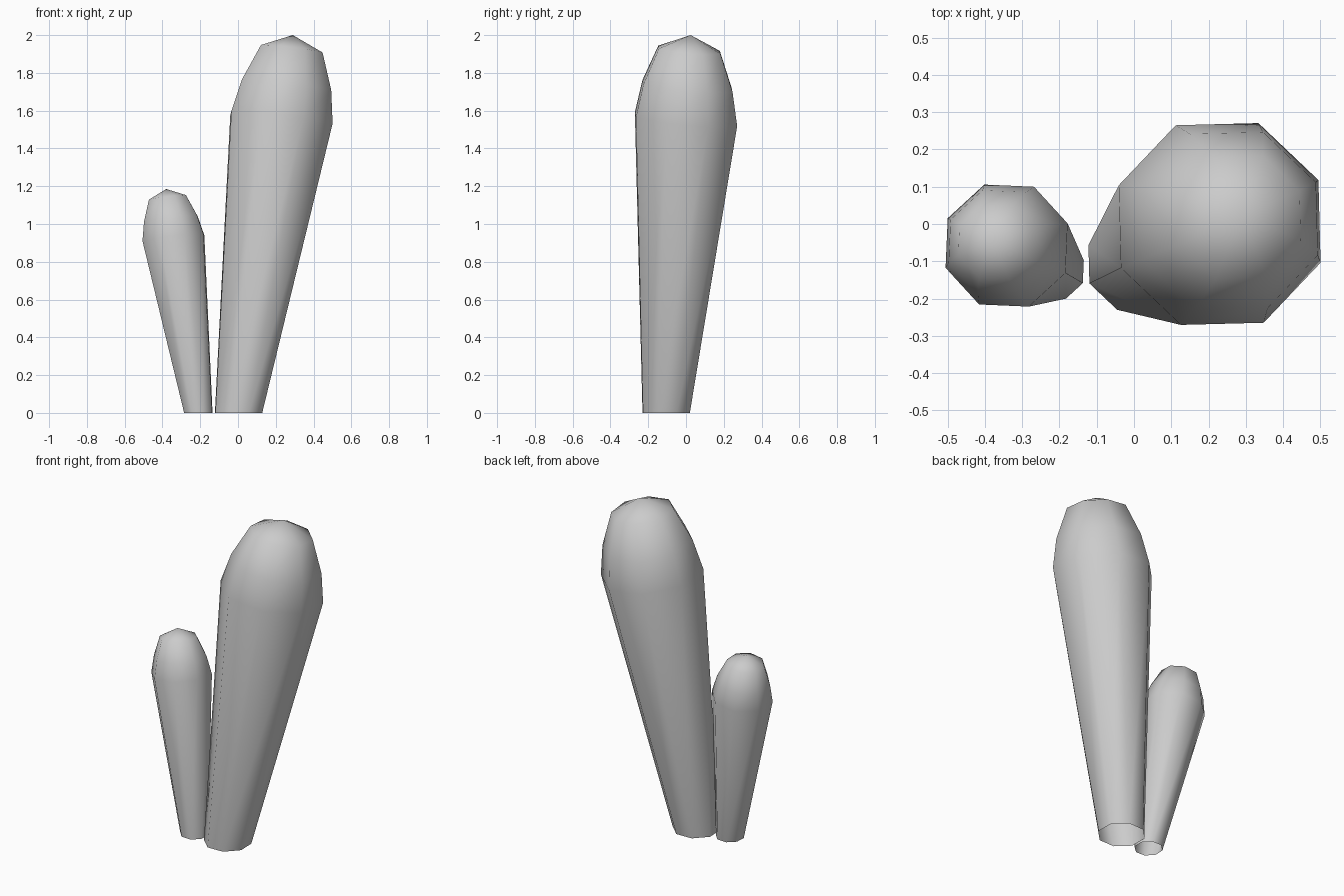
import bpy, bmesh
from math import cos, sin, radians

if "Cube" in bpy.data.objects:
    bpy.data.objects.remove(bpy.data.objects["Cube"])

SIDES = 8


def build_stalk(name, rings, apex, tilt, turn):
    """Loft octagonal rings (x, y, z, half width), tilting all but the base."""
    bm = bmesh.new()
    loops = []
    for k, (cx, cy, cz, half) in enumerate(rings):
        r = half / cos(radians(22.5))
        tx, ty = tilt if k else (0, 0)
        loop = []
        for i in range(SIDES):
            a = radians(turn + i * 360 / SIDES)
            dx, dy = r * cos(a), r * sin(a)
            loop.append(bm.verts.new((cx + dx, cy + dy, cz - tx * dx - ty * dy)))
        loops.append(loop)
    top = bm.verts.new(apex)
    for i in range(SIDES):
        j = (i + 1) % SIDES
        for lo, hi in zip(loops, loops[1:]):
            bm.faces.new((lo[i], lo[j], hi[j], hi[i]))
        bm.faces.new((loops[-1][i], loops[-1][j], top))
    for f in bm.faces:
        f.smooth = True
    mesh = bpy.data.meshes.new(name)
    bm.to_mesh(mesh)
    bm.free()
    obj = bpy.data.objects.new(name, mesh)
    bpy.context.collection.objects.link(obj)
    return obj


# Tall stalk leaning right, open underneath
build_stalk("large_stalk",
            [(0.003, -0.105, 0.0, 0.124),
             (0.23, 0.0, 1.555, 0.268),
             (0.255, 0.008, 1.73, 0.236),
             (0.283, 0.018, 1.922, 0.163)],
            (0.29, 0.025, 2.0), (0.12, 0.09), 24)

# Short stalk leaning left
build_stalk("small_stalk",
            [(-0.21, -0.125, 0.0, 0.074),
             (-0.342, -0.058, 0.925, 0.161),
             (-0.355, -0.052, 1.026, 0.14),
             (-0.372, -0.047, 1.138, 0.098)],
            (-0.38, -0.043, 1.185), (-0.12, 0.08), 20)
